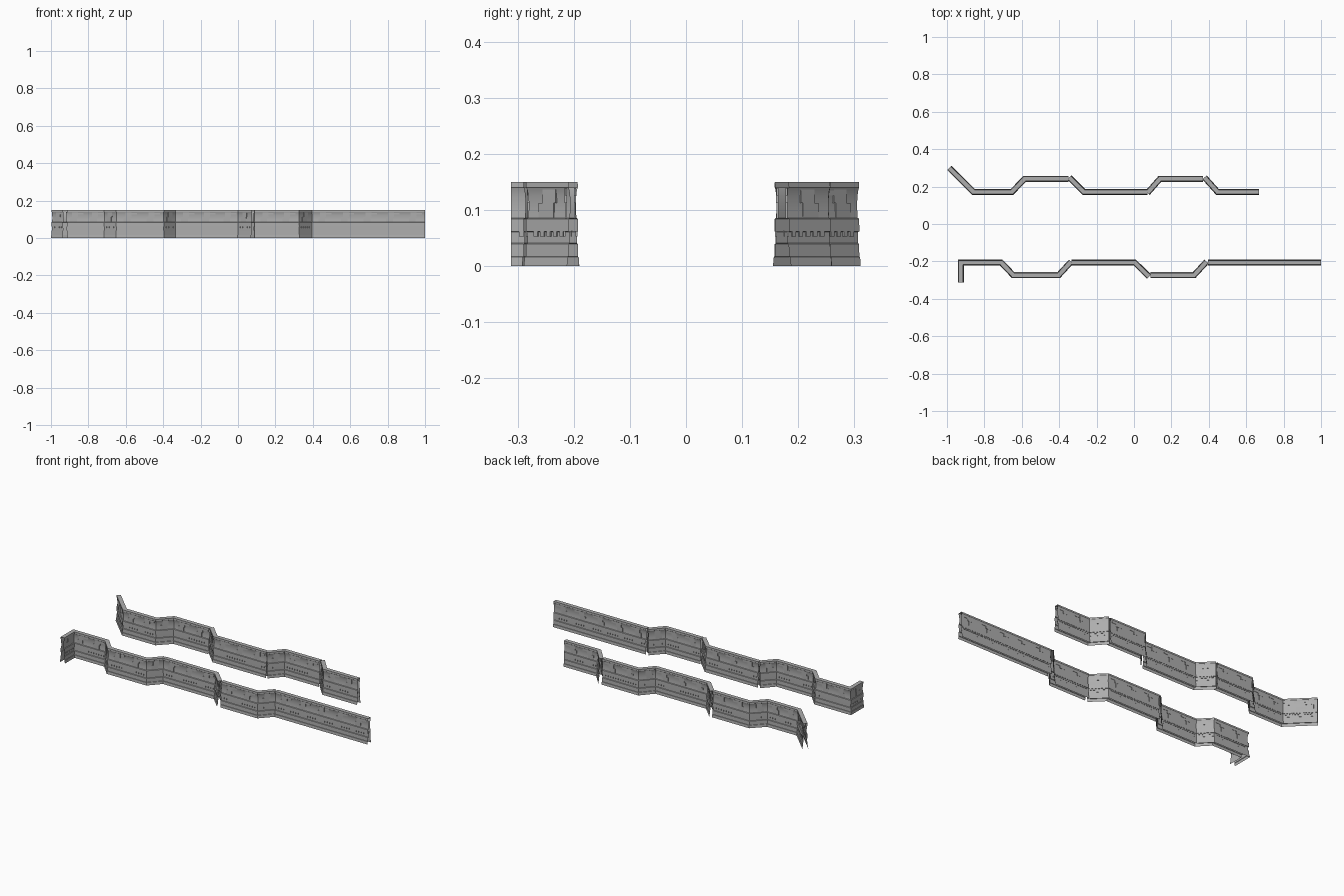
import bpy, bmesh, math
from mathutils import Vector

if "Cube" in bpy.data.objects:
    bpy.data.objects.remove(bpy.data.objects["Cube"])

grey = bpy.data.materials.new("concrete_grey")
grey.diffuse_color = (0.42, 0.42, 0.42, 1)
grey.use_nodes = True
grey.node_tree.nodes["Principled BSDF"].inputs["Base Color"].default_value = grey.diffuse_color

# half cross-section of a wall: (distance from centreline, height)
HALF = [(0.016, 0.0), (0.0145, 0.016), (0.0125, 0.017), (0.012, 0.039),
        (0.0095, 0.041), (0.0095, 0.061), (0.0125, 0.062), (0.0122, 0.084),
        (0.0085, 0.086), (0.0072, 0.10), (0.007, 0.112), (0.0078, 0.124),
        (0.0095, 0.134), (0.0112, 0.139), (0.0122, 0.140), (0.0118, 0.15)]
PROFILE = HALF + [(-o, z) for o, z in reversed(HALF)]

# runs of wall, mitred inside a run and square-cut at its ends
BACK_RUNS = [
    [(-0.988, 0.30), (-0.858, 0.171), (-0.653, 0.171), (-0.585, 0.241), (-0.35, 0.241)],
    [(-0.346, 0.249), (-0.268, 0.171), (0.073, 0.171)],
    [(0.072, 0.166), (0.138, 0.241), (0.37, 0.241)],
    [(0.377, 0.249), (0.447, 0.171), (0.668, 0.171)],
]
FRONT_RUNS = [
    [(-0.926, -0.312), (-0.926, -0.206), (-0.71, -0.206), (-0.646, -0.273),
     (-0.402, -0.273), (-0.337, -0.202)],
    [(-0.335, -0.206), (0.004, -0.206), (0.08, -0.281)],
    [(0.087, -0.273), (0.322, -0.273), (0.388, -0.201)],
    [(0.395, -0.206), (1.0, -0.206)],
]


def finish(bm, name):
    mesh = bpy.data.meshes.new(name)
    bm.normal_update()
    bm.to_mesh(mesh)
    bm.free()
    mesh.materials.append(grey)
    mesh.shade_smooth()
    mesh.set_sharp_from_angle(angle=math.radians(25))
    bpy.context.collection.objects.link(bpy.data.objects.new(name, mesh))


def normal(a, b):
    d = (b - a).normalized()
    return Vector((-d.y, d.x))


def wall_shell(points, name):
    """Hollow wall, open below and at both ends."""
    bm = bmesh.new()
    rings = []
    for i, p in enumerate(points):
        before = normal(points[i - 1], p) if i else normal(p, points[1])
        after = normal(p, points[i + 1]) if i < len(points) - 1 else before
        m = (before + after).normalized()
        m /= m.dot(before)
        rings.append([bm.verts.new((p.x + m.x * o, p.y + m.y * o, z)) for o, z in PROFILE])
    for r, s in zip(rings, rings[1:]):
        for j in range(len(PROFILE) - 1):
            bm.faces.new((r[j], r[j + 1], s[j + 1], s[j]))
    bmesh.ops.recalc_face_normals(bm, faces=bm.faces)
    # make sure the cap faces up
    bm.normal_update()
    cap = max(bm.faces, key=lambda f: f.calc_center_median().z)
    if cap.normal.z < 0:
        bmesh.ops.reverse_faces(bm, faces=bm.faces)
    finish(bm, name)


def plate(bm, a, d, n, side, t0, t1, o0, o1, z0, z1):
    """Raised block on one side of a wall between distances t0 and t1."""
    v = []
    for z in (z0, z1):
        for t, o in ((t0, o0), (t1, o0), (t1, o1), (t0, o1)):
            q = a + d * t + n * (o * side)
            v.append(bm.verts.new((q.x, q.y, z)))
    fs = [(3, 2, 6, 7), (1, 2, 6, 5)[::-1], (0, 4, 7, 3)[::-1], (4, 5, 6, 7), (0, 3, 2, 1)]
    faces = [bm.faces.new([v[k] for k in f]) for f in fs]
    bm.normal_update()
    centre = sum((w.co for w in v), Vector()) / 8
    for f in faces:
        if f.normal.dot(f.calc_center_median() - centre) < 0:
            f.normal_flip()


def wall_details(points, name):
    teeth, panels = bmesh.new(), bmesh.new()
    for a, b in zip(points, points[1:]):
        d, n, length = (b - a).normalized(), normal(a, b), (b - a).length
        for side in (1, -1):
            # hanging teeth under the middle band
            count = max(1, int((length - 0.02) / 0.0155))
            step = (length - 0.02) / count
            for k in range(count):
                t = 0.01 + (k + 0.5) * step
                plate(teeth, a, d, n, side, t - 0.0045, t + 0.0045,
                      0.009, 0.0123, 0.053, 0.0622)
            # stepped plates in the upper recess
            count = max(1, round(length / 0.115))
            step = length / count
            for k in range(count):
                t = (k + 0.5) * step
                plate(panels, a, d, n, side, t - 0.016, t + 0.016,
                      0.006, 0.0104, 0.112, 0.1395)
                plate(panels, a, d, n, side, t - 0.026, t + 0.010,
                      0.006, 0.0095, 0.085, 0.112)
                if count > 1:
                    plate(panels, a, d, n, side, t + 0.016, t + 0.045,
                          0.006, 0.0098, 0.126, 0.1395)
    finish(teeth, name + "_teeth")
    finish(panels, name + "_panels")


for label, runs in (("back_wall", BACK_RUNS), ("front_wall", FRONT_RUNS)):
    for i, run in enumerate(runs, 1):
        pts = [Vector(p) for p in run]
        wall_shell(pts, f"{label}_{i}")
        wall_details(pts, f"{label}_{i}")
